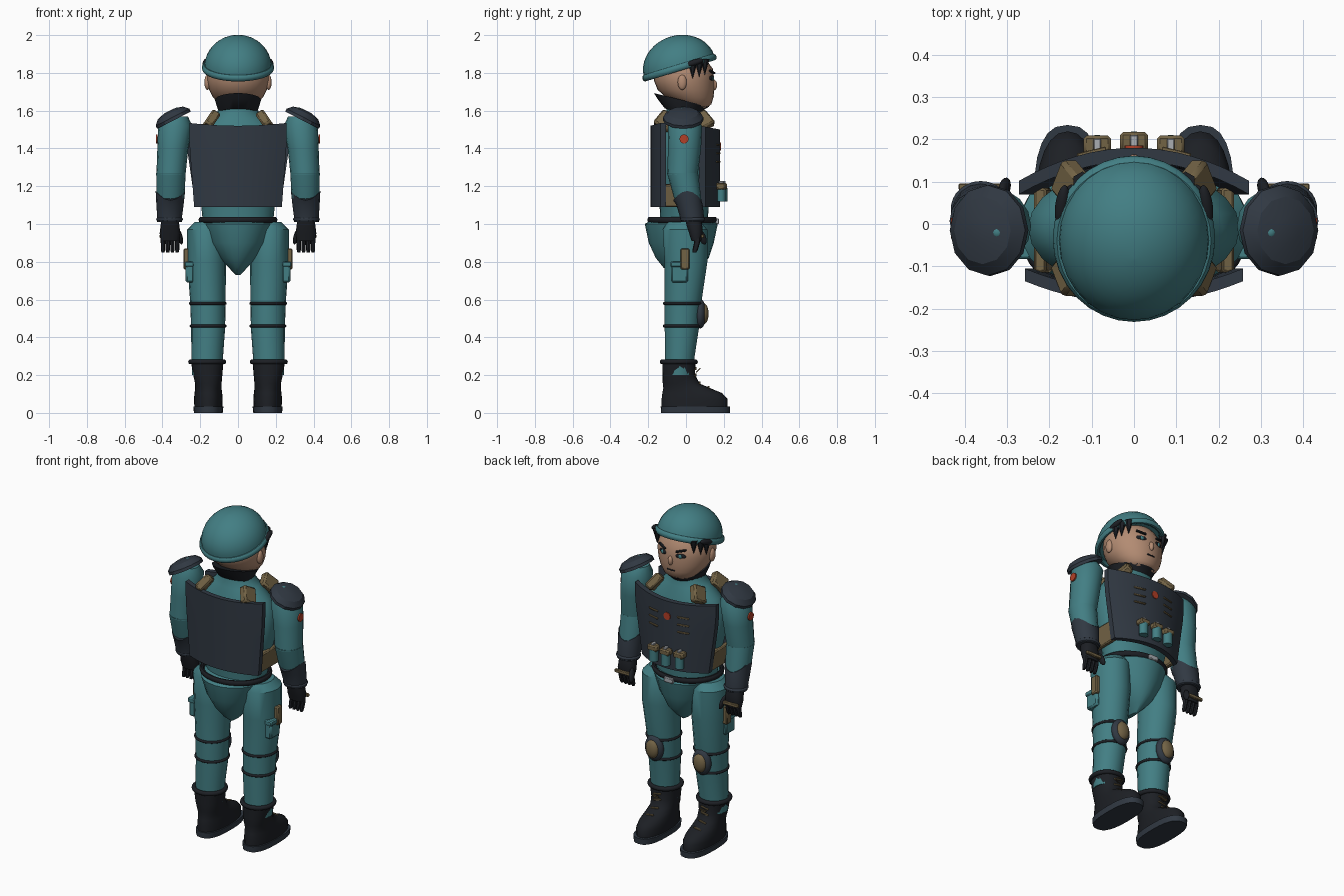
import bpy, bmesh, math
from math import sin, cos, pi, radians, copysign

COLORS = {
    "teal": (0.055, 0.21, 0.23), "navy": (0.03, 0.04, 0.055), "black": (0.012, 0.014, 0.018),
    "skin": (0.45, 0.26, 0.17), "tan": (0.17, 0.125, 0.06), "red": (0.45, 0.05, 0.02),
    "steel": (0.4, 0.42, 0.45),
}
MATS = {}
for key, c in COLORS.items():
    MATS[key] = bpy.data.materials.new(key)
    MATS[key].diffuse_color = (*c, 1)


def finish(name, mat, mirror=False, angle=40):
    o = bpy.context.object
    o.name = name
    bpy.ops.object.transform_apply(location=True, rotation=True, scale=True)
    o.data.materials.append(MATS[mat])
    bpy.ops.object.shade_smooth_by_angle(angle=radians(angle))
    if mirror:
        m = o.modifiers.new("mirror", 'MIRROR')
        m.use_mirror_merge = False
    return o


def from_bmesh(name, bm, mat, mirror=False, angle=40, loc=(0, 0, 0), rot=(0, 0, 0)):
    bmesh.ops.recalc_face_normals(bm, faces=bm.faces)
    me = bpy.data.meshes.new(name)
    bm.to_mesh(me)
    bm.free()
    o = bpy.data.objects.new(name, me)
    bpy.context.collection.objects.link(o)
    bpy.ops.object.select_all(action='DESELECT')
    bpy.context.view_layer.objects.active = o
    o.select_set(True)
    o.location, o.rotation_euler = loc, rot
    return finish(name, mat, mirror, angle)


def loft(name, rings, mat, mirror=False, n=20, p=2.0, angle=40, jag=0, loc=(0, 0, 0), rot=(0, 0, 0)):
    """Stack of rounded sections, each (z, centre x, centre y, radius x, radius y)."""
    bm = bmesh.new()
    rows = []
    for k, (z, cx, cy, rx, ry) in enumerate(rings):
        row = []
        for i in range(n):
            t = 2 * pi * i / n
            x = copysign(abs(cos(t)) ** (2 / p), cos(t))
            y = copysign(abs(sin(t)) ** (2 / p), sin(t))
            dz = jag * cos(2 * t) if k == len(rings) - 1 else 0
            row.append(bm.verts.new((cx + rx * x, cy + ry * y, z + dz)))
        rows.append(row)
    for a, b in zip(rows, rows[1:]):
        for i in range(n):
            bm.faces.new((a[i], a[(i + 1) % n], b[(i + 1) % n], b[i]))
    bm.faces.new(rows[0])
    bm.faces.new(rows[-1])
    return from_bmesh(name, bm, mat, mirror, angle, loc, rot)


def ball(name, loc, size, mat, mirror=False, rot=(0, 0, 0)):
    bpy.ops.mesh.primitive_uv_sphere_add(segments=20, ring_count=12, location=loc, rotation=rot)
    bpy.context.object.scale = size
    return finish(name, mat, mirror)


def box(name, loc, size, mat, mirror=False, rot=(0, 0, 0), bevel=0.2):
    bpy.ops.mesh.primitive_cube_add(size=1, location=loc, rotation=rot)
    o = bpy.context.object
    o.scale = size
    finish(name, mat, mirror)
    b = o.modifiers.new("bevel", 'BEVEL')
    b.width = min(size) * bevel
    return o


def ring(name, loc, rx, ry, r, mat, mirror=False, rot=(0, 0, 0), tall=1.0):
    bpy.ops.mesh.primitive_torus_add(major_radius=1, minor_radius=r / rx, major_segments=32,
                                     minor_segments=10, location=loc, rotation=rot)
    bpy.context.object.scale = (rx, ry, rx * tall)
    return finish(name, mat, mirror)


def plate(name, z0, z1, w0, w1, y_edge, y_mid, thick):
    """Bowed armour plate, bottom half-width w0, top half-width w1."""
    bm = bmesh.new()
    nu, nv = 16, 6
    g = []
    for j in range(nv + 1):
        v = j / nv
        w = w0 + (w1 - w0) * min(1, v * 1.3)
        row = []
        for i in range(nu + 1):
            u = 2 * i / nu - 1
            top = 0.015 * u * u * v
            row.append(bm.verts.new((w * u, y_mid + (y_edge - y_mid) * u * u, z0 + (z1 - z0) * v + top)))
        g.append(row)
    faces = [bm.faces.new((g[j][i], g[j][i + 1], g[j + 1][i + 1], g[j + 1][i]))
             for j in range(nv) for i in range(nu)]
    out = bmesh.ops.extrude_face_region(bm, geom=faces)
    for e in out["geom"]:
        if isinstance(e, bmesh.types.BMVert):
            e.co.y += thick
    return from_bmesh(name, bm, "navy")


# Head and face (looking towards +y)
loft("head", [(1.615, 0, 0.06, 0.07, 0.05), (1.635, 0, 0.045, 0.1, 0.09), (1.67, 0, 0.02, 0.132, 0.125),
              (1.71, 0, 0, 0.153, 0.15), (1.76, 0, -0.01, 0.165, 0.16), (1.82, 0, -0.015, 0.163, 0.158),
              (1.88, 0, -0.03, 0.13, 0.13), (1.92, 0, -0.04, 0.09, 0.09)], "skin", n=28, angle=60)
ball("ear", (0.162, -0.02, 1.75), (0.016, 0.024, 0.04), "skin", True)
ball("nose", (0, 0.147, 1.735), (0.015, 0.018, 0.028), "skin")
ball("eye", (0.06, 0.135, 1.772), (0.03, 0.008, 0.014), "black", True, (0, 0, -0.35))
ball("iris", (0.058, 0.14, 1.771), (0.012, 0.008, 0.012), "teal", True)
box("brow", (0.063, 0.138, 1.805), (0.06, 0.014, 0.01), "black", True, (0, -0.25, -0.4))
box("mouth", (0, 0.145, 1.678), (0.05, 0.008, 0.007), "black")
for i, (x, y, z) in enumerate([(0.162, 0.035, 1.81), (0.148, 0.07, 1.82), (0.122, 0.1, 1.83)]):
    bpy.ops.mesh.primitive_cone_add(vertices=6, radius1=0.024, depth=0.085, location=(x, y, z), rotation=(pi, 0, 0))
    finish("hair_tuft", "black", True)
ball("hair_side", (0.17, 0.045, 1.855), (0.016, 0.05, 0.016), "black", True, (0.3, 0, 0.15))

# Helmet, tipped back
tilt = radians(17)
dome = [(0.167 * sin(a), 0, 0, 0.178 * cos(a), 0.195 * cos(a)) for a in [i * pi / 2 / 9 for i in range(9)]]
loft("helmet_dome", dome + [(0.167, 0, 0, 0.004, 0.004)], "teal", n=28, angle=50, loc=(0, -0.035, 1.832), rot=(tilt, 0, 0))
ring("helmet_rim", (0, -0.035, 1.828), 0.178, 0.19, 0.014, "teal", rot=(tilt, 0, 0), tall=1.3)

# Collar and torso
loft("collar", [(-0.06, 0, 0.02, 0.1, 0.095), (-0.02, 0, 0, 0.115, 0.125), (0.005, 0, 0, 0.122, 0.15)],
     "black", n=24, loc=(0, -0.025, 1.652), rot=(radians(-14), 0, 0))
loft("torso", [(1.0, 0, -0.01, 0.185, 0.125), (1.1, 0, -0.01, 0.195, 0.13), (1.25, 0, -0.01, 0.235, 0.145),
               (1.42, 0, -0.01, 0.25, 0.145), (1.5, 0, -0.01, 0.21, 0.125), (1.56, 0, -0.01, 0.14, 0.105),
               (1.59, 0, -0.01, 0.11, 0.095), (1.63, 0, -0.01, 0.1, 0.09)], "teal", n=24, angle=60)
plate("front_plate", 1.09, 1.5, 0.225, 0.272, 0.07, 0.148, 0.032)
plate("back_plate", 1.09, 1.52, 0.232, 0.258, -0.105, -0.158, -0.03)
for s, y0 in ((1, 0.09), (-1, -0.11)):
    box("shoulder_strap", (0.145, y0, 1.545), (0.05, 0.09, 0.1), "tan", True, (s * 0.6, -0.6, 0))
box("side_strap", (0.215, -0.015, 1.15), (0.03, 0.2, 0.12), "tan", True, (0, 0.12, 0))

# Chest gear
for x in (-0.087, 0, 0.087):
    y = 0.195 - 1.1 * x * x
    loft("canister", [(1.12, x, y, 0.027, 0.024), (1.19, x, y, 0.027, 0.024)], "teal", n=14)
    box("canister_cap", (x, y - 0.003, 1.2), (0.065, 0.05, 0.035), "tan")
    box("canister_pin", (x, y, 1.222), (0.018, 0.03, 0.012), "steel")
for z in (1.42, 1.375, 1.33):
    box("chest_stitch", (0.1, 0.169, z), (0.07, 0.012, 0.009), "tan", True, (0, 0, -0.24))
loft("chest_badge", [(0, 0, 0, 0.022, 0.022), (0.008, 0, 0, 0.022, 0.022)], "red", loc=(0, 0.177, 1.41), rot=(-pi / 2, 0, 0))

# Hips and belt
loft("hips", [(0.73, 0, -0.02, 0.012, 0.05), (0.77, 0, -0.02, 0.05, 0.1), (0.82, 0, -0.02, 0.1, 0.14),
              (0.9, 0, -0.025, 0.155, 0.172), (1.0, 0, -0.025, 0.19, 0.193), (1.02, 0, -0.02, 0.18, 0.165)],
     "teal", n=24)
ring("belt", (0, -0.02, 1.022), 0.195, 0.172, 0.014, "black", tall=1.2)
box("belt_buckle", (0, 0.165, 1.015), (0.06, 0.02, 0.03), "steel")

# Arms
loft("upper_arm", [(1.26, 0.355, -0.018, 0.077, 0.08), (1.4, 0.345, -0.008, 0.082, 0.088),
                   (1.52, 0.333, -0.005, 0.09, 0.09), (1.57, 0.33, -0.01, 0.065, 0.06)], "teal", True, n=16)
loft("forearm", [(1.02, 0.362, 0.035, 0.06, 0.056), (1.15, 0.357, 0.006, 0.074, 0.073), (1.27, 0.355, -0.018, 0.078, 0.082)],
     "teal", True, n=16)
loft("gauntlet", [(1.01, 0.362, 0.035, 0.066, 0.061), (1.04, 0.362, 0.031, 0.066, 0.064), (1.1, 0.36, 0.019, 0.072, 0.07),
                  (1.15, 0.358, 0.007, 0.078, 0.075)], "navy", True, n=16, jag=0.025)
ring("gauntlet_cuff", (0.362, 0.035, 1.025), 0.062, 0.058, 0.009, "navy", True)
loft("shoulder_pad", [(-0.025, 0, 0, 0.1, 0.108), (-0.008, 0, 0, 0.1, 0.107), (0.018, 0, 0, 0.075, 0.08),
                      (0.03, 0, 0, 0.03, 0.03)], "navy", True, n=12, angle=30, loc=(0.35, -0.015, 1.572), rot=(0, radians(27), 0))
ball("shoulder_button", (0.322, -0.02, 1.606), (0.014, 0.014, 0.011), "teal", True)
loft("arm_badge", [(0, 0, 0, 0.024, 0.024), (0.008, 0, 0, 0.024, 0.024)], "red", True, loc=(0.425, -0.01, 1.45), rot=(0, pi / 2, 0))

# Gloved hands
loft("hand", [(0.91, 0.36, 0.055, 0.048, 0.026), (0.95, 0.36, 0.052, 0.055, 0.036), (0.99, 0.36, 0.045, 0.05, 0.042),
              (1.02, 0.36, 0.038, 0.045, 0.042)], "black", True, n=14, p=2.5)
for x in (0.322, 0.347, 0.372, 0.397):
    loft("finger", [(0.85, x, 0.045, 0.008, 0.01), (0.862, x, 0.048, 0.011, 0.014), (0.9, x, 0.058, 0.012, 0.016),
                    (0.935, x, 0.06, 0.012, 0.018)], "black", True, n=8)
ball("thumb", (0.306, 0.085, 0.93), (0.013, 0.02, 0.042), "black", True, (0.4, 0.2, 0))
box("knuckle_guard", (0.36, 0.088, 0.935), (0.11, 0.016, 0.02), "tan", True)

# Legs
loft("leg", [(0.2, 0.163, -0.035, 0.08, 0.077), (0.3, 0.163, -0.033, 0.084, 0.08), (0.45, 0.158, -0.022, 0.09, 0.092),
             (0.6, 0.16, -0.015, 0.094, 0.1), (0.8, 0.166, 0, 0.103, 0.115), (0.97, 0.166, -0.005, 0.103, 0.12),
             (1.01, 0.155, -0.01, 0.075, 0.09)], "teal", True, n=18)
ring("knee_band_upper", (0.16, -0.016, 0.58), 0.092, 0.098, 0.008, "black", True)
ring("knee_band_lower", (0.158, -0.022, 0.46), 0.09, 0.092, 0.008, "black", True)
ball("knee_pad", (0.16, 0.075, 0.525), (0.06, 0.032, 0.078), "navy", True)
ball("knee_cap", (0.16, 0.094, 0.525), (0.042, 0.026, 0.055), "tan", True)
box("thigh_pocket", (0.255, -0.035, 0.745), (0.045, 0.09, 0.11), "teal", True)
box("thigh_flap", (0.258, -0.035, 0.787), (0.05, 0.096, 0.03), "teal", True)
box("thigh_pouch", (0.273, -0.005, 0.815), (0.03, 0.048, 0.11), "tan", True)

# Boots
loft("boot_sole", [(0, 0.157, 0.05, 0.076, 0.182), (0.035, 0.157, 0.05, 0.08, 0.184)], "navy", True, n=24, p=2.6)
loft("boot", [(0.03, 0.157, 0.045, 0.074, 0.174), (0.075, 0.157, 0.045, 0.076, 0.174), (0.105, 0.157, 0.033, 0.073, 0.158),
              (0.13, 0.157, 0.005, 0.07, 0.125), (0.155, 0.157, -0.025, 0.07, 0.098), (0.2, 0.16, -0.038, 0.077, 0.086),
              (0.27, 0.163, -0.038, 0.086, 0.088)], "black", True, n=24, p=2.2, angle=60)
ring("boot_cuff", (0.163, -0.038, 0.27), 0.088, 0.088, 0.013, "black", True)
for y, z in ((0.05, 0.235), (0.05, 0.2), (0.072, 0.158), (0.12, 0.134)):
    box("boot_lace", (0.16, y, z), (0.05, 0.01, 0.009), "tan", True, (0, 0.2, 0))
ring("lace_bow", (0.16, 0.065, 0.225), 0.02, 0.014, 0.003, "tan", True, (0.8, 0, 0))
